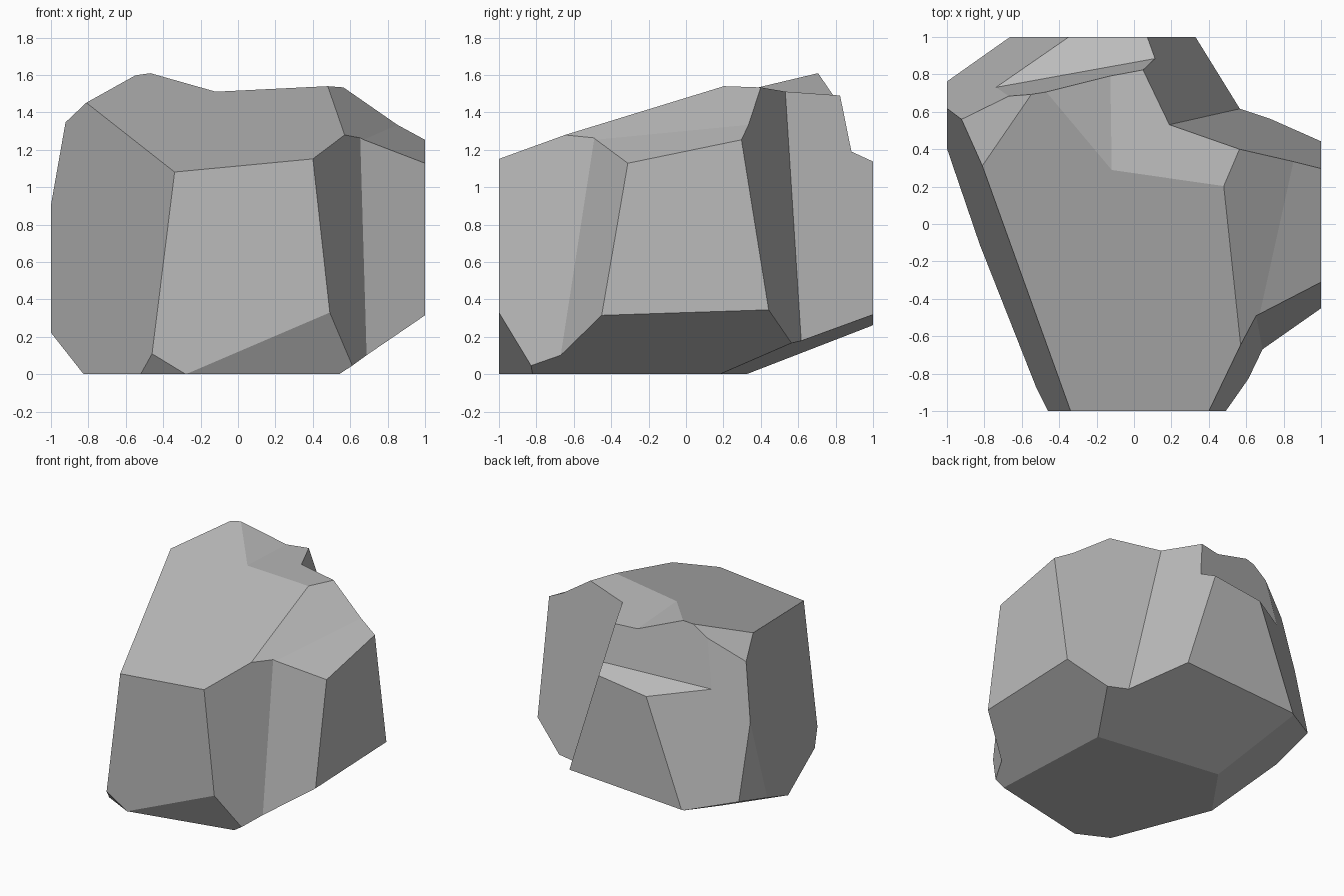
import bpy
import bmesh
from mathutils import Vector

old_cube = bpy.data.objects.get("Cube")
if old_cube:
    bpy.data.objects.remove(old_cube, do_unlink=True)


def chisel(bm, normal, distance):
    """Cut away everything where normal . point exceeds distance and cap the cut."""
    n = Vector(normal)
    geometry = bm.verts[:] + bm.edges[:] + bm.faces[:]
    bmesh.ops.bisect_plane(bm, geom=geometry, plane_co=n * distance / n.length_squared,
                           plane_no=n, clear_outer=True)
    rim = [edge for edge in bm.edges if edge.is_boundary]
    if rim:
        bmesh.ops.contextual_create(bm, geom=rim)


def block(name, low, high, planes):
    """Make a box between two corners and chisel it with a set of planes."""
    bm = bmesh.new()
    bmesh.ops.create_cube(bm, size=1)
    low, high = Vector(low), Vector(high)
    for vert in bm.verts:
        vert.co = (low + high) / 2 + vert.co * (high - low)
    for normal, distance in planes:
        chisel(bm, normal, distance)
    bmesh.ops.recalc_face_normals(bm, faces=bm.faces[:])
    mesh = bpy.data.meshes.new(name)
    bm.to_mesh(mesh)
    bm.free()
    obj = bpy.data.objects.new(name, mesh)
    bpy.context.collection.objects.link(obj)
    return obj


def notch(obj, name, first, second):
    """Remove the wedge lying outside both planes, leaving an inward crease."""
    flipped = [(-Vector(normal), -distance) for normal, distance in (first, second)]
    cutter = block(name, (-3, -3, -3), (3, 3, 3), flipped)
    cutter.hide_render = True
    modifier = obj.modifiers.new(name, "BOOLEAN")
    modifier.operation = "DIFFERENCE"
    modifier.solver = "EXACT"
    modifier.object = cutter
    bpy.context.view_layer.objects.active = obj
    bpy.ops.object.modifier_apply(modifier=modifier.name)
    cutter_mesh = cutter.data
    bpy.data.objects.remove(cutter, do_unlink=True)
    bpy.data.meshes.remove(cutter_mesh)


# Outward facets of the boulder: plane normal and distance
top_slope = ((-.095, -.317, 1), 1.43)
left_flank = ((-1, -.395, .124), .868)
front_toe = ((-1, -2, -1.64), 2.28)
front_undercut = ((.18, -.82, -.42), .77)
right_undercut = ((1, .05, -1.517), .5)
back_undercut = ((.141, 1, -2.5), .25)
left_undercut = ((-1, .7, -2.4), .75)
back_left_flank = ((-1, 1.53, .38), 2.29)
left_shoulder = ((-.71, .105, 1), 2.06)

rock = block("rock", (-1, -1, 0), (1, 1, 1.8), [
    top_slope, left_flank, front_toe, front_undercut, right_undercut,
    back_undercut, left_undercut, back_left_flank, left_shoulder])

# Pairs of facets that meet in an inward crease
notch(rock, "front_right_crease", ((1, -.52, .11), 1.047), ((.583, -1, .172), 1.088))
notch(rock, "back_right_crease", ((.34, 1, .16), .837), ((1, .503, .315), .932))
notch(rock, "right_shoulder", ((.639, -.239, 1), 1.798), ((.49, -.206, 1), 1.682))
notch(rock, "crown_dip", ((-.042, .051, 1), 1.53), ((.351, .057, 1), 1.485))
notch(rock, "back_ledge", ((-.19, 1, .162), 1.056), ((-.13, .41, 1), 1.538))

# Plain stone colour, flat faces
stone = bpy.data.materials.new("stone_grey")
stone.use_nodes = True
grey = (.5, .5, .5, 1)
stone.diffuse_color = grey
stone.node_tree.nodes["Principled BSDF"].inputs["Base Color"].default_value = grey
rock.data.materials.clear()
rock.data.materials.append(stone)
for face in rock.data.polygons:
    face.material_index = 0
    face.use_smooth = False
